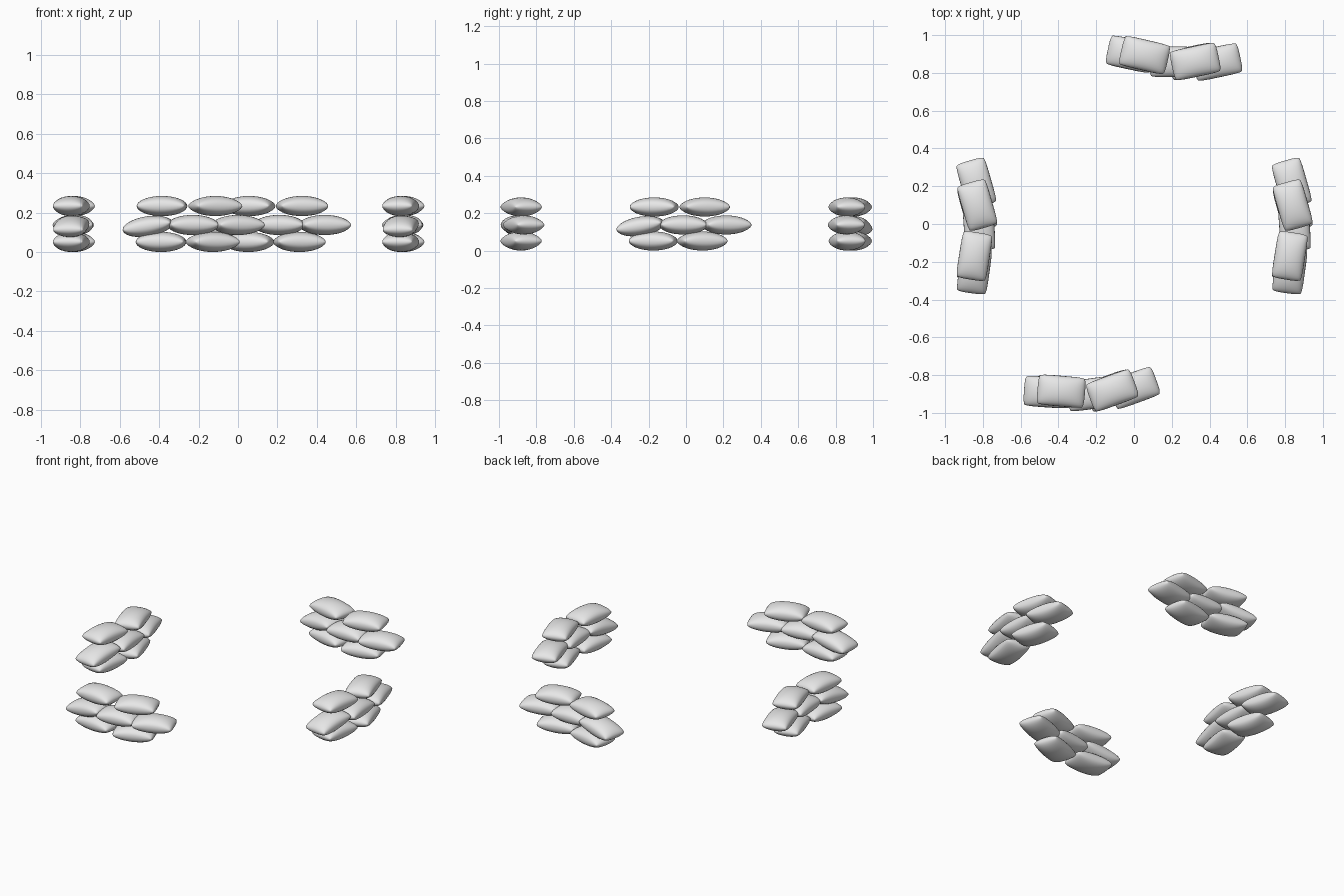
import bpy, bmesh
from math import radians, sin, pi
from mathutils import Matrix, Vector

cube = bpy.data.objects.get("Cube")
if cube:
    bpy.data.objects.remove(cube)

COLOUR = (0.8, 0.8, 0.8, 1)
grey = bpy.data.materials.new("light_grey_cloth")
grey.use_nodes = True
grey.diffuse_color = COLOUR
bsdf = next(n for n in grey.node_tree.nodes if n.type == 'BSDF_PRINCIPLED')
bsdf.inputs["Base Color"].default_value = COLOUR
bsdf.inputs["Roughness"].default_value = 0.8


def make_bag_mesh(half_length, half_width, half_height):
    """Stuffed cloth bag: two bulged sheets welded along a seam."""
    bm = bmesh.new()
    for side in (1, -1):
        sheet = bmesh.ops.create_grid(bm, x_segments=18, y_segments=14, size=1)["verts"]
        for v in sheet:
            u, w = sin(v.co.x * pi / 2), sin(v.co.y * pi / 2)
            bulge = max(0, 1 - u * u) ** 0.48 * max(0, 1 - w * w) ** 0.4
            corner = 1 - 0.07 * (u * w) ** 4
            v.co = Vector((half_length * u * corner,
                           half_width * w * corner,
                           side * half_height * bulge))
    bmesh.ops.remove_doubles(bm, verts=bm.verts, dist=0.0001)
    bmesh.ops.recalc_face_normals(bm, faces=bm.faces)
    for f in bm.faces:
        f.smooth = True
    mesh = bpy.data.meshes.new("sandbag")
    bm.to_mesh(mesh)
    bm.free()
    mesh.materials.append(grey)
    return mesh


bag_mesh = make_bag_mesh(0.126, 0.081, 0.051)

# Bags of one wall: name, along, across, height, yaw, tilt
BAGS = [
    ("bottom_left_bag", -0.175, 0.01, 0.051, -9, 0),
    ("bottom_right_bag", 0.087, -0.005, 0.051, 16, 0),
    ("middle_left_bag", -0.243, 0.01, 0.130, -8, -9),
    ("middle_centre_bag", -0.015, -0.015, 0.137, 4, 0),
    ("middle_right_bag", 0.215, 0.0, 0.137, 16, 0),
    ("top_left_bag", -0.170, 0.01, 0.233, -9, 0),
    ("top_right_bag", 0.100, -0.005, 0.233, 16, 0),
]

# Four curved walls: name, centre, turn
WALLS = [
    ("front", -0.215, -0.883, 4),
    ("back", 0.225, 0.872, -4),
    ("left", 0.835, 0, 90),
    ("right", -0.835, 0, 90),
]

for wall, x, y, turn in WALLS:
    place = Matrix.Translation((x, y, 0)) @ Matrix.Rotation(radians(turn), 4, 'Z')
    for name, along, across, height, yaw, tilt in BAGS:
        bag = bpy.data.objects.new(f"{wall}_wall_{name}", bag_mesh)
        bpy.context.collection.objects.link(bag)
        bag.matrix_world = (place @ Matrix.Translation((along, across, height))
                            @ Matrix.Rotation(radians(yaw), 4, 'Z')
                            @ Matrix.Rotation(radians(tilt), 4, 'Y'))
